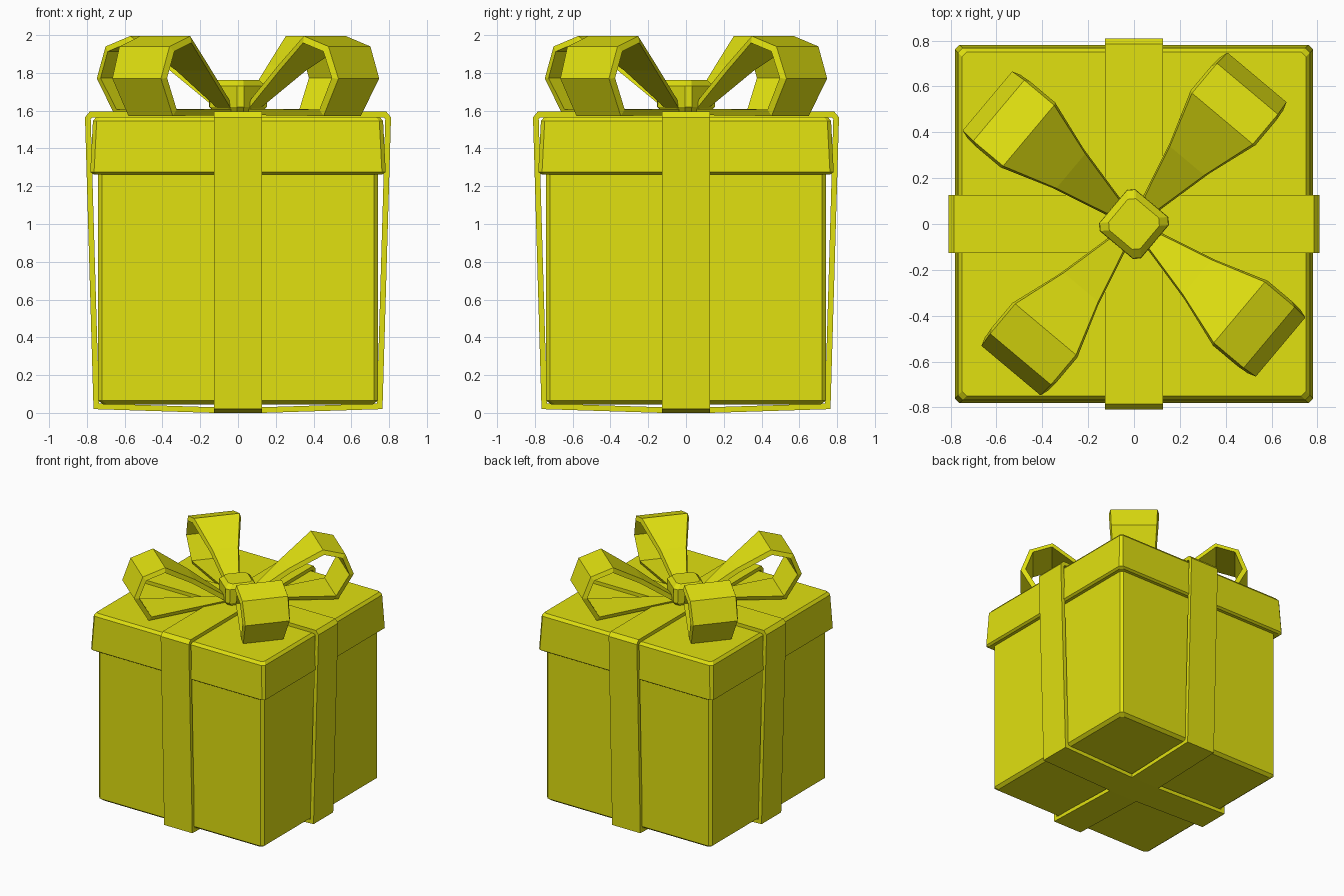
import bpy, bmesh, math
from mathutils import Vector, Matrix

if "Cube" in bpy.data.objects:
    bpy.data.objects.remove(bpy.data.objects["Cube"])

yellow = bpy.data.materials.new("gift yellow")
yellow.diffuse_color = (0.75, 0.75, 0.005, 1)
yellow.use_nodes = True
yellow.node_tree.nodes["Principled BSDF"].inputs["Base Color"].default_value = yellow.diffuse_color


def finish(name, bm, angle=0.0):
    bmesh.ops.recalc_face_normals(bm, faces=bm.faces)
    mesh = bpy.data.meshes.new(name)
    bm.to_mesh(mesh)
    bm.free()
    mesh.materials.append(yellow)
    ob = bpy.data.objects.new(name, mesh)
    ob.rotation_euler.z = angle
    bpy.context.collection.objects.link(ob)
    return ob


def square_stack(name, levels, corner, angle=0.0):
    """Stack of square sections (half size, z) with chamfered upright corners."""
    bm = bmesh.new()
    rings = []
    for h, z in levels:
        k = h - corner
        pts = [(h, -k), (h, k), (k, h), (-k, h), (-h, k), (-h, -k), (-k, -h), (k, -h)]
        rings.append([bm.verts.new((x, y, z)) for x, y in pts])
    for a, b in zip(rings, rings[1:]):
        for i in range(8):
            j = (i + 1) % 8
            bm.faces.new((a[i], a[j], b[j], b[i]))
    bm.faces.new(rings[0])
    bm.faces.new(rings[-1])
    return finish(name, bm, angle)


def inset_path(pts, t, closed):
    """Offset a path to its right-hand side by t, with mitred corners."""
    pts = [Vector(p) for p in pts]
    n, out = len(pts), []
    for i, p in enumerate(pts):
        dirs = []
        if closed or i > 0:
            dirs.append((p - pts[i - 1]).normalized())
        if closed or i < n - 1:
            dirs.append((pts[(i + 1) % n] - p).normalized())
        norms = [Vector((d.y, -d.x)) for d in dirs]
        m = sum(norms, Vector((0, 0))).normalized()
        out.append(p + m * t / max(0.5, m.dot(norms[0])))
    return out


def band(name, path, widths, t, closed, angle, rim=0.0):
    """Thick strip following a path in the xz plane, with half widths along y."""
    bm = bmesh.new()
    secs = []
    for o, i, w in zip(path, inset_path(path, t, closed), widths):
        secs.append([bm.verts.new(c) for c in (
            (o[0], -w + rim, o[1]), (o[0], w - rim, o[1]),
            (i[0], w, i[1]), (i[0], -w, i[1]))])
    n = len(secs)
    for k in range(n if closed else n - 1):
        a, b = secs[k], secs[(k + 1) % n]
        for i in range(4):
            j = (i + 1) % 4
            bm.faces.new((a[i], a[j], b[j], b[i]))
    if not closed:
        bm.faces.new(secs[0])
        bm.faces.new(secs[-1])
    return finish(name, bm, angle)


# box body and lid
square_stack("box", [(0.715, 0.045), (0.74, 0.065), (0.74, 1.30)], 0.02)
square_stack("lid", [(0.765, 1.263), (0.782, 1.275), (0.768, 1.545), (0.75, 1.567)], 0.02)

# two ribbons wrapped around the box, slightly flared upward
right = [(0.785, 1.595), (0.81, 1.565), (0.765, 0.02), (0.13, 0.0)]
wrap = right + [(-x, z) for x, z in reversed(right)]
for i in range(2):
    band(f"ribbon_{i + 1}", wrap, [0.126] * len(wrap), 0.03, True, i * math.pi / 2)

# four bow loops around the knot
loop = [(0.07, 1.62), (0.36, 1.84), (0.60, 1.995), (0.77, 1.94),
        (0.835, 1.77), (0.72, 1.572), (0.08, 1.577)]
half = [0.04, 0.11, 0.185, 0.185, 0.18, 0.165, 0.04]
for i in range(4):
    band(f"bow_loop_{i + 1}", loop, half, 0.033, False,
         math.radians(50 + 90 * i), 0.012)

# knot
square_stack("knot", [(0.09, 1.575), (0.12, 1.62), (0.118, 1.73), (0.09, 1.762)],
             0.025, math.radians(50))
